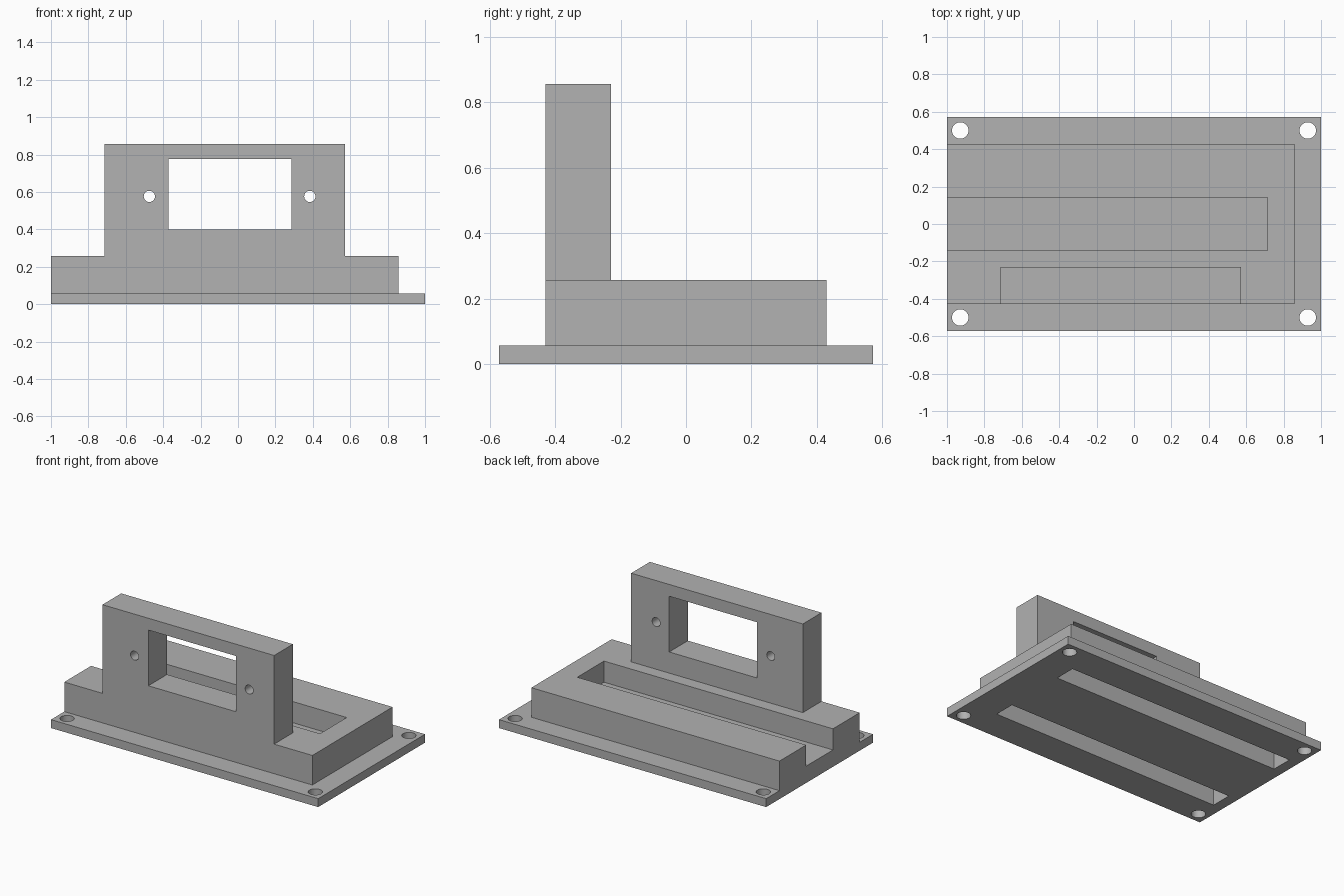
import bpy

default = bpy.data.objects.get("Cube")
if default:
    bpy.data.objects.remove(default, do_unlink=True)

grey = bpy.data.materials.new("matte grey")
grey.use_nodes = True
colour = (0.445, 0.445, 0.445, 1)
grey.diffuse_color = colour
grey.node_tree.nodes["Principled BSDF"].inputs["Base Color"].default_value = colour


def box(name, xs, ys, zs):
    """Axis-aligned box given by its extents."""
    spans = (xs, ys, zs)
    bpy.ops.mesh.primitive_cube_add(size=1, location=[sum(s) / 2 for s in spans])
    ob = bpy.context.object
    ob.name = name
    ob.scale = [s[1] - s[0] for s in spans]
    bpy.ops.object.transform_apply(location=True, rotation=True, scale=True)
    ob.data.materials.append(grey)
    return ob


def rod(name, radius, length, location, tilt=0):
    """Round cutter, upright unless tilted about x."""
    bpy.ops.mesh.primitive_cylinder_add(vertices=32, radius=radius, depth=length,
                                        location=location, rotation=(tilt, 0, 0))
    ob = bpy.context.object
    ob.name = name
    ob.data.materials.append(grey)
    return ob


def cut(target, cutters):
    """Subtract each cutter from the target, then discard the cutters."""
    bpy.context.view_layer.objects.active = target
    for cutter in cutters:
        cutter.hide_render = True
        mod = target.modifiers.new("cut", "BOOLEAN")
        mod.operation = "DIFFERENCE"
        mod.solver = "EXACT"
        mod.object = cutter
        bpy.ops.object.modifier_apply(modifier=mod.name)
        bpy.data.objects.remove(cutter, do_unlink=True)


def pockets():
    """Two long underside pockets, one on each side of the channel."""
    return [box("pocket_cutter", (-0.929, 0.786), ys, (-0.1, 0.2))
            for ys in ((-0.357, -0.214), (0.214, 0.357))]


# Base plate with corner screw holes and the pocket openings
plate = box("base_plate", (-1, 1), (-0.571, 0.571), (0, 0.057))
cut(plate, pockets() + [rod("corner_hole_cutter", 0.044, 0.3, (x, y, 0))
                        for x in (-0.929, 0.929) for y in (-0.5, 0.5)])

# Raised block with a channel open at one end
block = box("raised_block", (-1, 0.857), (-0.429, 0.429), (0.057, 0.257))
channel = box("channel_cutter", (-1.1, 0.714), (-0.143, 0.143), (0.114, 0.4))
cut(block, pockets() + [channel])

# Upright mounting wall with a window and two screw holes
wall = box("mounting_wall", (-0.714, 0.571), (-0.429, -0.229), (0.257, 0.857))
window = box("window_cutter", (-0.371, 0.286), (-0.6, -0.1), (0.4, 0.777))
cut(wall, [window] + [rod("screw_hole_cutter", 0.03, 0.6, (x, -0.33, 0.576), 1.5708)
                      for x in (-0.474, 0.384)])

# Smooth hole walls, sharp edges elsewhere
bpy.ops.object.select_all(action="DESELECT")
for part in (plate, block, wall):
    part.select_set(True)
bpy.context.view_layer.objects.active = plate
bpy.ops.object.shade_smooth_by_angle()
